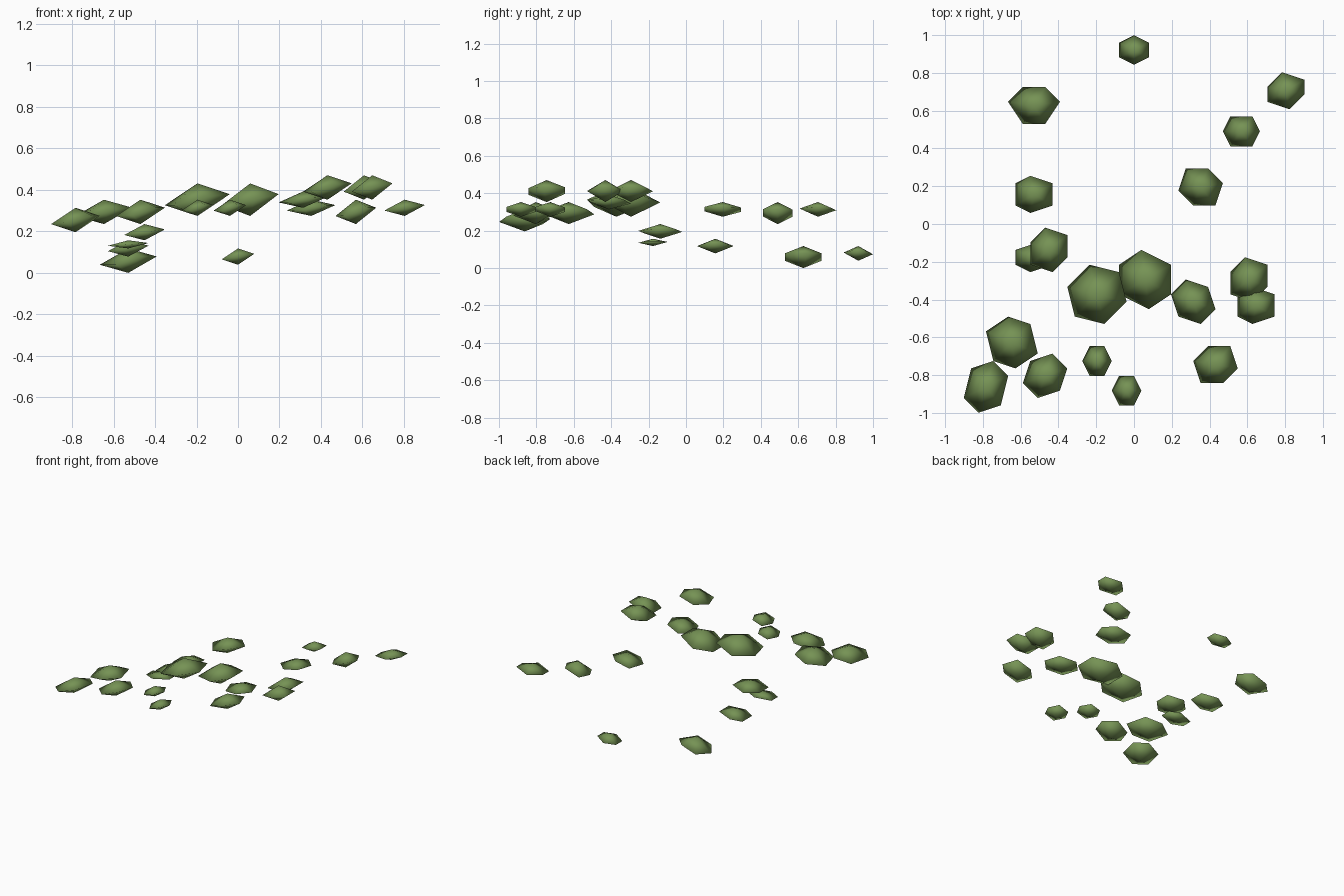
import bpy
import bmesh
import math

if "Cube" in bpy.data.objects:
    bpy.data.objects.remove(bpy.data.objects["Cube"], do_unlink=True)

STEP = 0.0392   # size of one grid cell that all the leaf clumps sit on
TILT = 0.17     # how far each rim leans, low on the right and high on the left

leaf_green = bpy.data.materials.new("leaf_green")
leaf_green.use_nodes = True
green = (0.18, 0.29, 0.09, 1.0)
leaf_green.diffuse_color = green
leaf_green.node_tree.nodes["Principled BSDF"].inputs["Base Color"].default_value = green


def fit(values, middle, size):
    """Shift and scale a list of numbers to a given middle and size."""
    low, high = min(values), max(values)
    return [middle + ((v - low) / (high - low) - 0.5) * size for v in values]


def leaf_clump(name, x, y, width, depth, base, layers, turn):
    """Faceted lump: a leaning six-cornered rim between a top and a bottom point."""
    angles = [math.radians(turn + 60 * i) for i in range(6)]
    xs = fit([math.cos(a) for a in angles], x, width)
    ys = fit([math.sin(a) for a in angles], y, depth)
    middle = base + layers / 2

    bm = bmesh.new()
    rim = []
    for angle, rim_x, rim_y in zip(angles, xs, ys):
        lean = max(-1, min(1, 2 * math.cos(angle))) * TILT * layers
        corner = (round(rim_x), math.floor(rim_y) + 0.5, middle + lean)
        rim.append(bm.verts.new(corner))
    top = bm.verts.new((x, y, base + layers))
    bottom = bm.verts.new((x, y, base))
    for here, following in zip(rim, rim[1:] + rim[:1]):
        bm.faces.new((here, following, top))
        bm.faces.new((following, here, bottom))

    bmesh.ops.scale(bm, vec=(STEP, STEP, STEP), verts=bm.verts)
    bmesh.ops.remove_doubles(bm, verts=bm.verts, dist=0.001)
    bmesh.ops.recalc_face_normals(bm, faces=bm.faces)
    for face in bm.faces:
        face.smooth = True

    mesh = bpy.data.meshes.new(name)
    bm.to_mesh(mesh)
    bm.free()
    mesh.materials.append(leaf_green)
    clump = bpy.data.objects.new(name, mesh)
    bpy.context.collection.objects.link(clump)


# Each clump in grid cells: x, y, width, depth, base, height, then turn in degrees
groups = {
    "back_leaf_clump": [
        (0, 23.5, 4, 4, 1, 2, 40),
        (-13.5, 16, 7, 5, 0, 3, 0),
        (20.5, 18, 5, 5, 7, 2, 40),
        (14.5, 12.5, 5, 4, 6, 3, 2),
        (9, 5, 6, 5, 7, 2, 8),
        (-13.5, 4, 5, 5, 2, 2, 30),
    ],
    "middle_leaf_clump": [
        (-13.5, -4.5, 5, 4, 3, 1, 20),
        (-11.5, -3.5, 5, 6, 4, 2, 36),
        (-5, -9.5, 8, 8, 7, 4, 45),
        (1.5, -7.5, 7, 8, 7, 4, 32),
        (8, -10.5, 6, 6, 8, 2, 48),
        (15.5, -7.5, 5, 6, 9, 3, 32),
        (16.5, -11, 5, 5, 9, 3, 30),
    ],
    "front_leaf_clump": [
        (-16.5, -16, 7, 7, 6, 3, 40),
        (-20, -22, 6, 7, 5, 3, 18),
        (-12, -20.5, 6, 6, 6, 3, 9),
        (-5, -18.5, 4, 4, 7, 2, 8),
        (-1, -22.5, 4, 4, 7, 2, 0),
        (11, -19, 6, 5, 9, 3, 52),
    ],
}

for group, clumps in groups.items():
    for number, clump in enumerate(clumps, start=1):
        leaf_clump(f"{group}_{number}", *clump)
